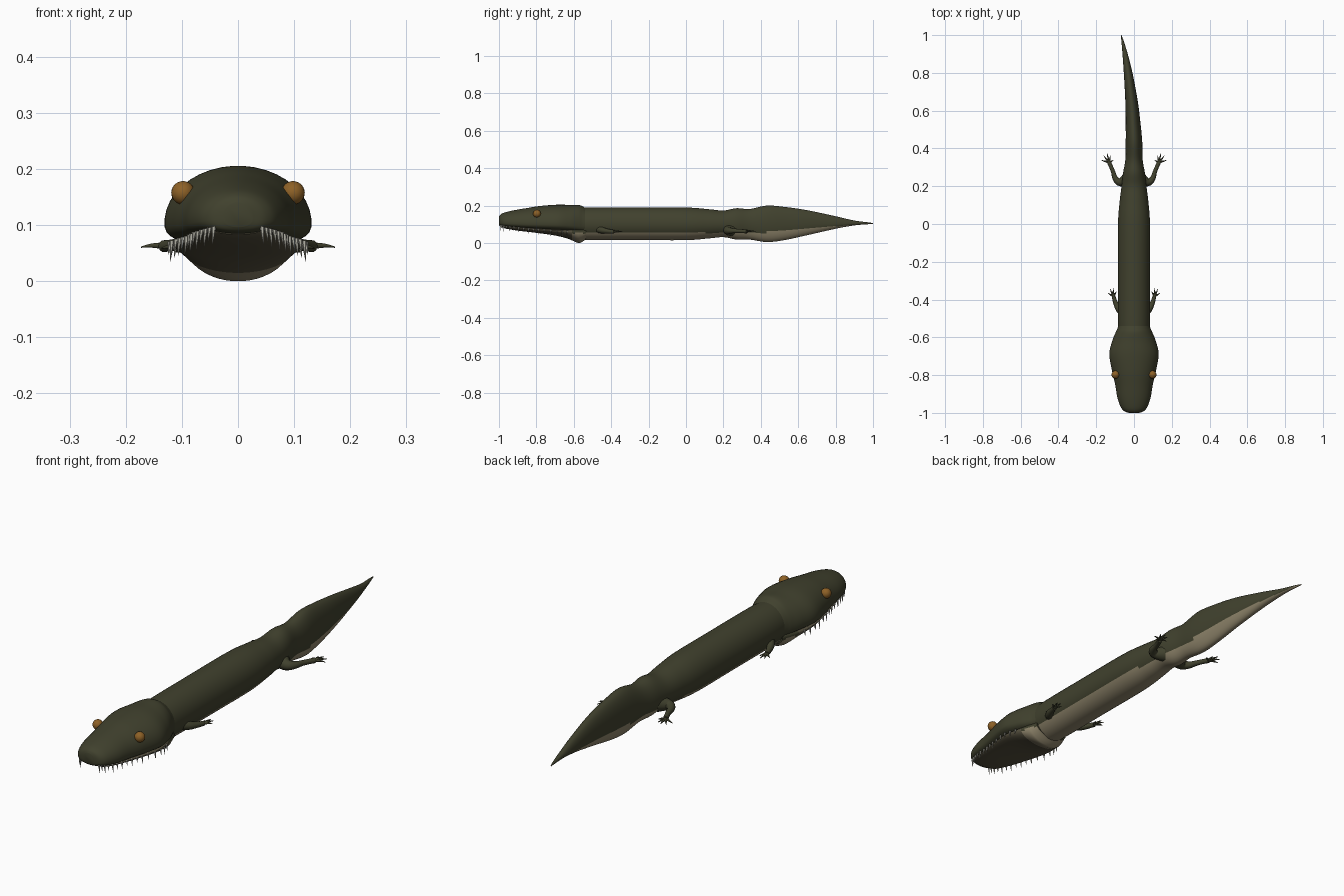
import bpy, bmesh, math
from mathutils import Vector

if "Cube" in bpy.data.objects:
    bpy.data.objects.remove(bpy.data.objects["Cube"])


def material(name, rgb, rough=0.8):
    m = bpy.data.materials.new(name)
    m.use_nodes = True
    m.diffuse_color = (*rgb, 1)
    bsdf = next(n for n in m.node_tree.nodes if n.type == 'BSDF_PRINCIPLED')
    bsdf.inputs["Base Color"].default_value = (*rgb, 1)
    bsdf.inputs["Roughness"].default_value = rough
    return m


SKIN = material("dark olive skin", (0.052, 0.053, 0.027))
BELLY = material("pale belly", (0.27, 0.23, 0.145))
JAW = material("brown throat", (0.095, 0.083, 0.05))
AMBER = material("amber eye", (0.27, 0.12, 0.02))
IVORY = material("ivory teeth", (0.50, 0.49, 0.42))


def spline(stations, steps):
    """Smooth curve through every station."""
    out = []
    last = len(stations) - 1
    for i in range(last):
        a, b, c, d = (stations[min(max(k, 0), last)] for k in (i - 1, i, i + 1, i + 2))
        for s in range(steps):
            t = s / steps
            out.append([0.5 * (2 * q + (r - p) * t + (2 * p - 5 * q + 4 * r - u) * t ** 2
                               + (3 * q - p - 3 * r + u) * t ** 3)
                        for p, q, r, u in zip(a, b, c, d)])
    out.append(list(stations[-1]))
    return out


def finish(name, bm, mats, rule=None, angle=50):
    bmesh.ops.recalc_face_normals(bm, faces=bm.faces)
    if rule:
        for f in bm.faces:
            f.material_index = rule(f.calc_center_median())
    me = bpy.data.meshes.new(name)
    bm.to_mesh(me)
    bm.free()
    for m in mats:
        me.materials.append(m)
    ob = bpy.data.objects.new(name, me)
    bpy.context.collection.objects.link(ob)
    bpy.ops.object.select_all(action='DESELECT')
    ob.select_set(True)
    bpy.context.view_layer.objects.active = ob
    bpy.ops.object.shade_smooth_by_angle(angle=math.radians(angle))
    return ob


def loft(name, stations, mats, rule=None, low_power=1.0, sides=40, steps=6):
    """Rings along y; each station is (y, half width, top, middle, bottom, x offset)."""
    bm = bmesh.new()
    rings = []
    for y, w, top, mid, bot, off in spline(stations, steps):
        ring = []
        for k in range(sides):
            a = math.tau * (k + 0.5) / sides
            s = math.sin(a)
            z = mid + (top - mid) * s if s > 0 else mid - (mid - bot) * (-s) ** low_power
            ring.append(bm.verts.new((off + w * math.cos(a), y, z)))
        rings.append(ring)
    for r0, r1 in zip(rings, rings[1:]):
        for k in range(sides):
            n = (k + 1) % sides
            bm.faces.new((r0[k], r0[n], r1[n], r1[k]))
    bm.faces.new(rings[0])
    bm.faces.new(rings[-1])
    return finish(name, bm, mats, rule)


# Trunk and paddle tail, with a pale underside
def belly_line(y):
    return 0.055 if y < 0.4 else 0.055 + (y - 0.4) * 0.085


loft("body_and_tail", [
    (-0.62, 0.080, 0.185, 0.10, 0.020, 0),
    (-0.50, 0.085, 0.190, 0.10, 0.015, 0),
    (-0.25, 0.085, 0.191, 0.10, 0.015, 0),
    (0.00, 0.085, 0.190, 0.10, 0.015, 0),
    (0.12, 0.076, 0.181, 0.10, 0.024, 0),
    (0.20, 0.066, 0.174, 0.10, 0.031, 0),
    (0.27, 0.058, 0.186, 0.10, 0.018, 0),
    (0.34, 0.046, 0.182, 0.10, 0.018, 0),
    (0.43, 0.044, 0.200, 0.10, 0.005, 0),
    (0.52, 0.040, 0.194, 0.10, 0.014, -0.004),
    (0.65, 0.033, 0.175, 0.10, 0.042, -0.013),
    (0.80, 0.023, 0.143, 0.10, 0.076, -0.031),
    (0.90, 0.014, 0.120, 0.104, 0.094, -0.047),
    (0.97, 0.006, 0.111, 0.105, 0.100, -0.061),
    (1.00, 0.002, 0.106, 0.105, 0.102, -0.068),
], [SKIN, BELLY], lambda c: int(c.z < belly_line(c.y)))

# Skull and upper jaw
SKULL = [
    (-1.000, 0.025, 0.140, 0.115, 0.096, 0),
    (-0.992, 0.050, 0.152, 0.113, 0.088, 0),
    (-0.970, 0.070, 0.163, 0.111, 0.083, 0),
    (-0.920, 0.088, 0.175, 0.108, 0.077, 0),
    (-0.850, 0.100, 0.187, 0.106, 0.071, 0),
    (-0.780, 0.116, 0.198, 0.105, 0.066, 0),
    (-0.690, 0.131, 0.205, 0.104, 0.060, 0),
    (-0.620, 0.116, 0.204, 0.102, 0.055, 0),
    (-0.575, 0.098, 0.204, 0.100, 0.050, 0),
    (-0.555, 0.089, 0.197, 0.100, 0.048, 0),
    (-0.535, 0.082, 0.186, 0.100, 0.050, 0),
]
loft("skull", SKULL, [SKIN], low_power=0.65)

# Lower jaw and throat fold
loft("lower_jaw", [
    (-0.980, 0.040, 0.095, 0.090, 0.083, 0),
    (-0.960, 0.062, 0.095, 0.087, 0.076, 0),
    (-0.900, 0.079, 0.090, 0.080, 0.066, 0),
    (-0.800, 0.099, 0.085, 0.072, 0.054, 0),
    (-0.700, 0.114, 0.080, 0.066, 0.040, 0),
    (-0.630, 0.106, 0.080, 0.062, 0.022, 0),
    (-0.580, 0.092, 0.090, 0.060, 0.001, 0),
    (-0.560, 0.085, 0.090, 0.060, 0.003, 0),
    (-0.535, 0.078, 0.090, 0.060, 0.020, 0),
], [JAW, BELLY, SKIN],
    lambda c: 0 if c.y < -0.61 else (2 if c.z > 0.052 else 1))

# Teeth hang along both edges of the upper jaw
bm = bmesh.new()
for n, row in enumerate(spline(SKULL, 24)):
    y, w, lip = row[0], row[1], row[4]
    if n % 9 or not -0.995 < y < -0.62:
        continue
    length = 0.034 if n % 2 else 0.025
    for side in (-1, 1):
        x = side * (w - 0.010)
        base = [bm.verts.new((x + 0.0045 * math.cos(a), y + 0.0045 * math.sin(a), lip + 0.010))
                for a in (math.tau * k / 6 for k in range(6))]
        tip = bm.verts.new((x + side * 0.003, y, lip + 0.010 - length))
        for k in range(6):
            bm.faces.new((base[k], base[(k + 1) % 6], tip))
        bm.faces.new(base)
finish("teeth", bm, [IVORY], angle=30)


# Limbs: a tapered tube for the leg, one for each toe
def limb(name, side, leg, toes):
    cu = bpy.data.curves.new(name, 'CURVE')
    cu.dimensions = '3D'
    cu.bevel_depth = 1.0
    cu.bevel_resolution = 3
    cu.use_fill_caps = True
    wrist = leg[-1]
    paths = [leg]
    for x, y, z in toes:
        mid = [(p + q) / 2 for p, q in zip(wrist, (x, y, z))]
        paths.append([(*wrist[:3], 0.006), (mid[0], mid[1], mid[2] + 0.004, 0.0045), (x, y, z, 0.001)])
    for path in paths:
        sp = cu.splines.new('NURBS')
        sp.points.add(len(path) - 1)
        sp.order_u = 3
        sp.use_endpoint_u = True
        sp.resolution_u = 6
        for p, (x, y, z, r) in zip(sp.points, path):
            p.co = (side * x, y, z, 1)
            p.radius = r
        sp.use_smooth = True
    cu.materials.append(SKIN)
    bpy.context.collection.objects.link(bpy.data.objects.new(name, cu))


for label, side in (("left", 1), ("right", -1)):
    limb(label + "_front_leg", side,
         [(0.060, -0.47, 0.075, 0.022), (0.082, -0.45, 0.068, 0.018),
          (0.098, -0.42, 0.063, 0.012), (0.108, -0.385, 0.060, 0.010)],
         [(0.136, -0.366, 0.058), (0.126, -0.345, 0.060),
          (0.110, -0.340, 0.060), (0.094, -0.358, 0.058)])
    limb(label + "_hind_leg", side,
         [(0.035, 0.24, 0.070, 0.034), (0.068, 0.215, 0.067, 0.024),
          (0.100, 0.235, 0.066, 0.015), (0.112, 0.285, 0.064, 0.010),
          (0.132, 0.325, 0.062, 0.011)],
         [(0.173, 0.338, 0.060), (0.162, 0.364, 0.061), (0.142, 0.373, 0.062),
          (0.124, 0.364, 0.061), (0.108, 0.338, 0.060)])
    # Bulging eyes
    bm = bmesh.new()
    bmesh.ops.create_uvsphere(bm, u_segments=20, v_segments=12, radius=0.021)
    bmesh.ops.translate(bm, verts=bm.verts, vec=Vector((side * 0.098, -0.797, 0.157)))
    finish(label + "_eye", bm, [AMBER])
